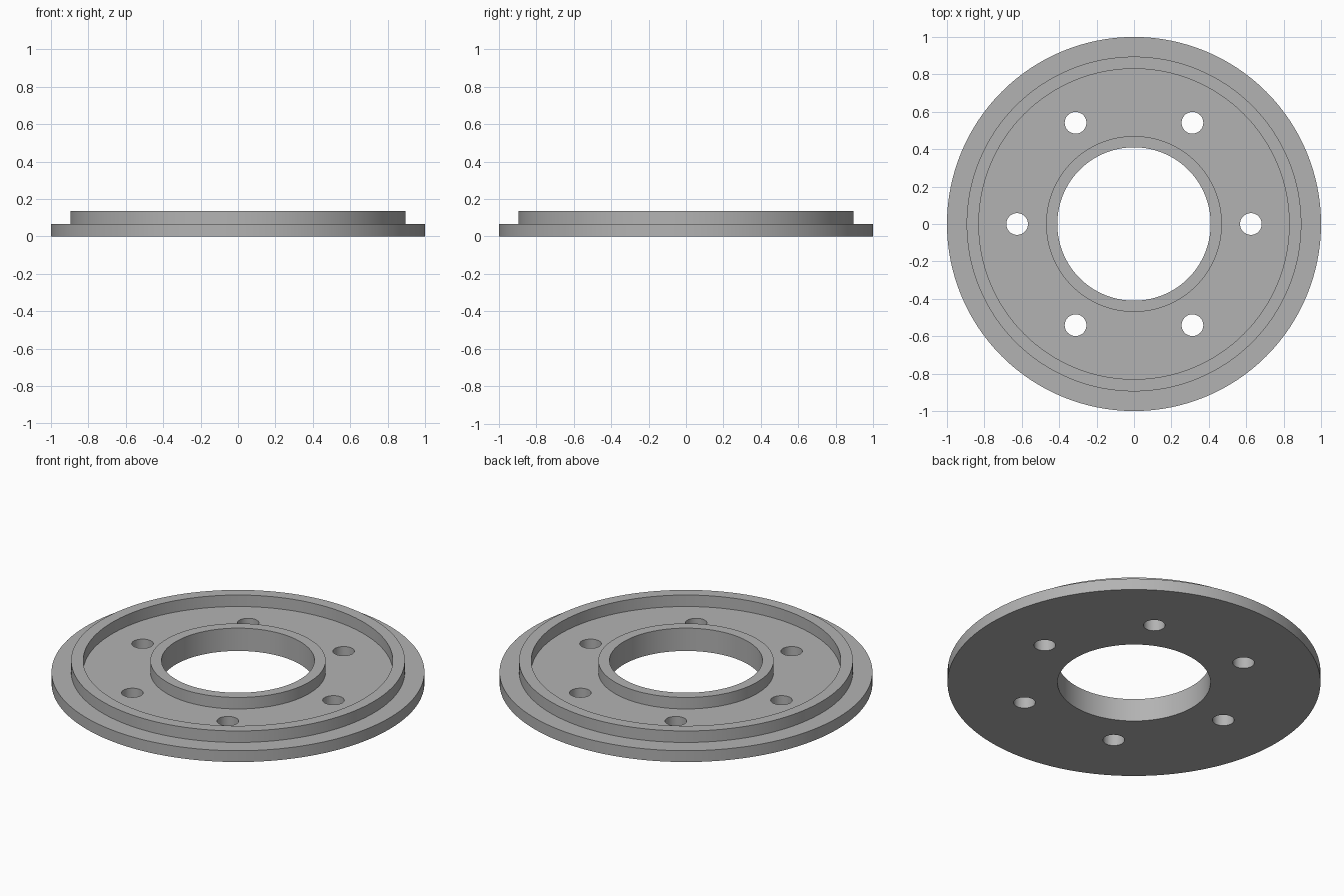
import bpy, bmesh, math

if "Cube" in bpy.data.objects:
    bpy.data.objects.remove(bpy.data.objects["Cube"])

SEGMENTS = 128
BASE, TOP = 0.067, 0.135
HOLE_RADIUS, HOLE_CIRCLE, HOLES = 0.058, 0.625, 6

grey = bpy.data.materials.new("plain_grey")
grey.use_nodes = True
colour = (0.45, 0.45, 0.45, 1)
grey.diffuse_color = colour
grey.node_tree.nodes["Principled BSDF"].inputs["Base Color"].default_value = colour


def lathe(name, profile):
    """Revolve a closed (radius, height) profile around the z axis."""
    bm = bmesh.new()
    rings = []
    for i in range(SEGMENTS):
        a = math.tau * i / SEGMENTS
        rings.append([bm.verts.new((r * math.cos(a), r * math.sin(a), z))
                      for r, z in profile])
    n = len(profile)
    for i in range(SEGMENTS):
        here, after = rings[i], rings[(i + 1) % SEGMENTS]
        for j in range(n):
            k = (j + 1) % n
            bm.faces.new((here[j], after[j], after[k], here[k]))
    bmesh.ops.recalc_face_normals(bm, faces=bm.faces)
    mesh = bpy.data.meshes.new(name)
    bm.to_mesh(mesh)
    bm.free()
    mesh.materials.append(grey)
    obj = bpy.data.objects.new(name, mesh)
    bpy.context.collection.objects.link(obj)
    return obj


# Flanged plate with a raised rim and a raised hub around the bore
plate = lathe("flange_plate", [
    (0.41, 0), (1, 0), (1, BASE), (0.895, BASE), (0.895, TOP), (0.83, TOP),
    (0.83, BASE), (0.47, BASE), (0.47, TOP), (0.41, TOP)])

# One cutter holding all bolt holes
bm = bmesh.new()
for i in range(HOLES):
    a = math.tau * i / HOLES
    made = bmesh.ops.create_cone(bm, cap_ends=True, segments=48, depth=0.5,
                                 radius1=HOLE_RADIUS, radius2=HOLE_RADIUS)
    bmesh.ops.translate(bm, verts=made["verts"],
                        vec=(HOLE_CIRCLE * math.cos(a), HOLE_CIRCLE * math.sin(a), 0))
mesh = bpy.data.meshes.new("bolt_hole_cutter")
bm.to_mesh(mesh)
bm.free()
mesh.materials.append(grey)
cutter = bpy.data.objects.new("bolt_hole_cutter", mesh)
bpy.context.collection.objects.link(cutter)
cutter.hide_render = True

# Cut the holes, then drop the cutter
cut = plate.modifiers.new("bolt_holes", "BOOLEAN")
cut.operation = "DIFFERENCE"
cut.solver = "EXACT"
cut.object = cutter
bpy.ops.object.select_all(action="DESELECT")
plate.select_set(True)
bpy.context.view_layer.objects.active = plate
bpy.ops.object.modifier_apply(modifier=cut.name)
bpy.data.objects.remove(cutter)

bpy.ops.object.shade_smooth_by_angle(angle=math.radians(30))
